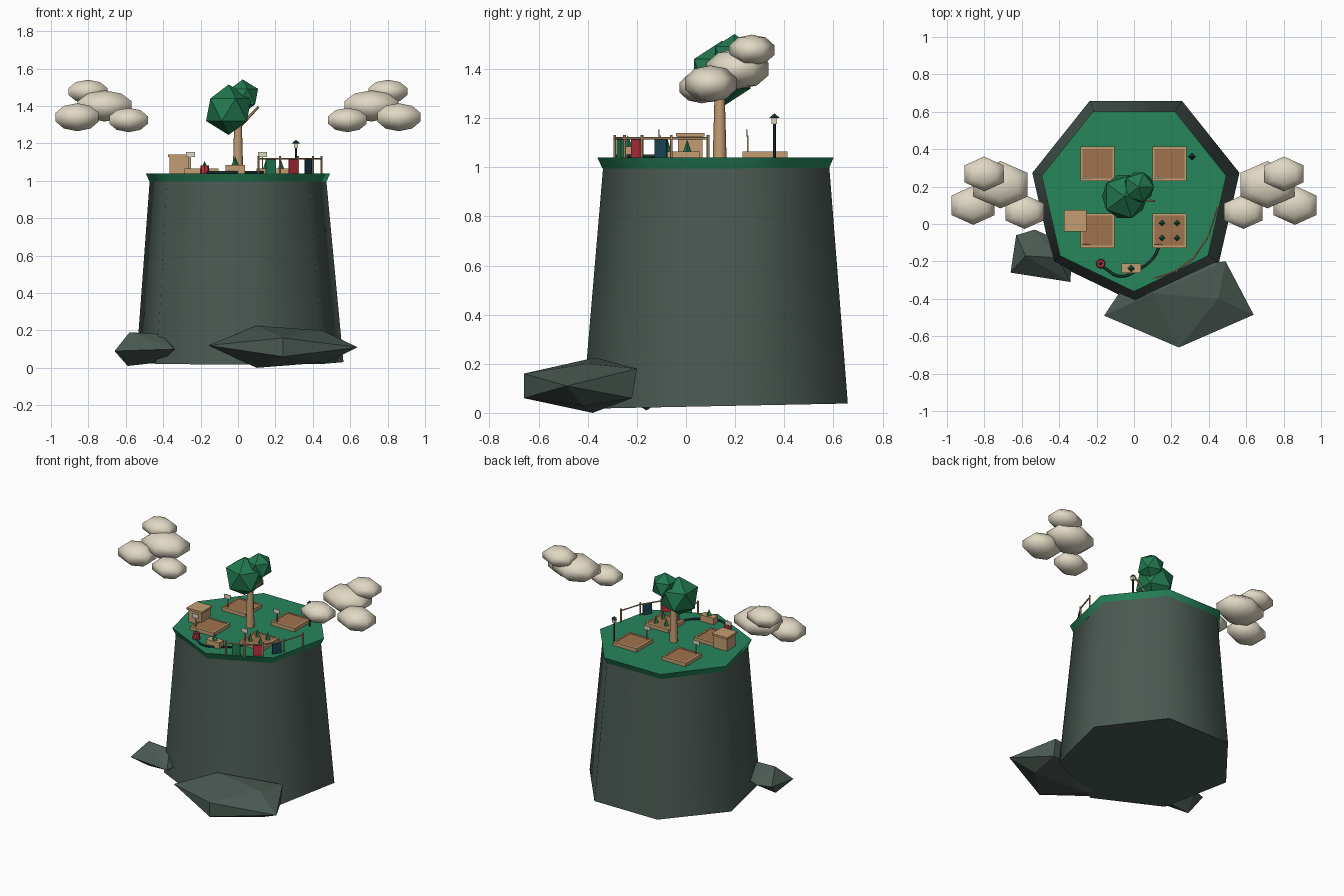
import bpy, bmesh, math
from mathutils import Vector, Matrix

if "Cube" in bpy.data.objects:
    bpy.data.objects.remove(bpy.data.objects["Cube"])

MATS = {}
COLS = dict(rock=(.07, .10, .085), grass=(.02, .24, .11), leaf=(.016, .19, .08),
            wood=(.55, .34, .17), soil=(.35, .17, .075), cloud=(.75, .69, .55),
            red=(.5, .03, .05), navy=(.01, .06, .09), dark=(.012, .04, .035))


def finish(name, bm, col, smooth=None):
    bmesh.ops.recalc_face_normals(bm, faces=bm.faces)
    me = bpy.data.meshes.new(name)
    bm.to_mesh(me)
    bm.free()
    ob = bpy.data.objects.new(name, me)
    bpy.context.collection.objects.link(ob)
    if col not in MATS:
        MATS[col] = bpy.data.materials.new(col)
        MATS[col].diffuse_color = (*COLS[col], 1)
    me.materials.append(MATS[col])
    if smooth:
        bpy.ops.object.select_all(action='DESELECT')
        ob.select_set(True)
        bpy.context.view_layer.objects.active = ob
        bpy.ops.object.shade_smooth_by_angle(angle=math.radians(smooth))
    return ob


def box(name, c, s, col, ang=0):
    bm = bmesh.new()
    bmesh.ops.create_cube(bm, size=1, matrix=Matrix.Translation(c)
                          @ Matrix.Rotation(ang, 4, 'Z') @ Matrix.Diagonal((*s, 1)))
    return finish(name, bm, col)


def taper(name, a, b, r0, r1, n, col, smooth=None):
    # cone or cylinder between two points
    a, b = Vector(a), Vector(b)
    d = b - a
    bm = bmesh.new()
    bmesh.ops.create_cone(bm, cap_ends=True, segments=n, radius1=r0, radius2=r1, depth=d.length,
                          matrix=Matrix.Translation((a + b) / 2) @ d.to_track_quat('Z', 'Y').to_matrix().to_4x4())
    return finish(name, bm, col, smooth)


def slab(name, cy, r0, z0, r1, z1, col, tilt=0):
    # seven-sided frustum with one corner at the front
    bm = bmesh.new()
    rings = []
    for r, z, t in ((r0, z0, tilt), (r1, z1, 0)):
        ring = []
        for k in range(7):
            a = math.radians(-90 + 360 / 7 * k)
            x, y = r * math.cos(a), cy + r * math.sin(a)
            ring.append(bm.verts.new((x + abs(t) * .5, y, z + t * y)))
        rings.append(ring)
    bm.faces.new(rings[0])
    bm.faces.new(rings[1])
    for k in range(7):
        j = (k + 1) % 7
        bm.faces.new((rings[0][k], rings[0][j], rings[1][j], rings[1][k]))
    return finish(name, bm, col, 60)


def boulder(name, pts):
    bm = bmesh.new()
    for p in pts:
        bm.verts.new(p)
    res = bmesh.ops.convex_hull(bm, input=bm.verts)
    bmesh.ops.delete(bm, geom=[v for v in bm.verts if not v.link_faces], context='VERTS')
    return finish(name, bm, 'rock')


# pillar and grass cap
slab("rock_pillar", .147, .568, .025, .484, 1.005, 'rock', .02)
slab("grass_top", .145, .485, .995, .506, 1.04, 'grass')

# boulders at the foot
boulder("large_boulder", [
    (-.16, -.49, .12), (.24, -.66, .16), (.24, -.66, .06), (.64, -.485, .11),
    (.49, -.2, .18), (.49, -.22, .06), (.1, -.37, .225), (.45, -.4, .2),
    (.1, -.38, 0), (.48, -.42, .03), (.0, -.25, .15), (.0, -.25, .05)])
boulder("small_boulder", [
    (-.66, -.26, .09), (-.63, -.06, .1), (-.34, -.31, .1), (-.33, -.12, .1),
    (-.53, -.03, .1), (-.58, -.17, .19), (-.41, -.18, .18), (-.59, -.16, .01), (-.41, -.16, .03)])

# tree
taper("trunk", (0, .137, 1.04), (0, .137, 1.36), .028, .019, 8, 'wood', 50)
taper("branch", (0, .137, 1.28), (.11, .122, 1.395), .009, .006, 6, 'wood')
for name, c, r in (("crown_large", (-.05, .147, 1.38), .135), ("crown_small", (.025, .197, 1.45), .092)):
    bm = bmesh.new()
    bmesh.ops.create_icosphere(bm, subdivisions=1, radius=r, matrix=Matrix.Translation(c))
    finish(name, bm, 'leaf')

# clouds, mirrored left and right
for side, sx in (("left", -1), ("right", 1)):
    for i, (x, y, z, rx, ry, rz) in enumerate((
            (.86, .10, 1.34, .14, .11, .075), (.713, .21, 1.4, .175, .133, .083),
            (.585, .065, 1.325, .125, .096, .065), (.802, .268, 1.477, .125, .097, .063))):
        bm = bmesh.new()
        bmesh.ops.create_uvsphere(bm, u_segments=6, v_segments=5, radius=1,
                                  matrix=Matrix.Translation((sx * x, y, z)) @ Matrix.Diagonal((rx, ry, rz, 1)))
        finish(f"cloud_{side}_{i}", bm, 'cloud', 62)

# four garden plots with frames, soil and signs
for i, (x, y) in enumerate(((-.195, .322), (.19, .322), (-.195, -.035), (.19, -.035))):
    for s in (-1, 1):
        box(f"plot_frame_x_{i}", (x, y + s * .086, 1.0515), (.184, .012, .027), 'wood')
        box(f"plot_frame_y_{i}", (x + s * .086, y, 1.0515), (.012, .16, .027), 'wood')
    box(f"plot_soil_{i}", (x, y, 1.049), (.165, .165, .024), 'soil')
    box(f"sign_post_{i}", (x - .06, y - .07, 1.095), (.006, .006, .07), 'wood')
    box(f"sign_board_{i}", (x - .06, y - .075, 1.14), (.048, .006, .028), 'cloud')

# crops
for x in (.15, .23):
    for y in (.005, -.075):
        taper("crop", (x, y, 1.06), (x, y, 1.112), .018, 0, 4, 'leaf')

# shed
box("shed_body", (-.315, .018, 1.082), (.104, .1, .09), 'wood')
box("shed_roof", (-.315, .018, 1.133), (.12, .116, .014), 'wood')

# planter with seedling, and red water valve
box("planter", (-.015, -.237, 1.062), (.105, .052, .046), 'wood')
taper("seedling", (-.015, -.237, 1.083), (-.015, -.237, 1.13), .02, 0, 4, 'leaf')
taper("valve_body", (-.178, -.212, 1.04), (-.178, -.212, 1.082), .026, .022, 8, 'red')
taper("valve_cap", (-.178, -.212, 1.08), (-.178, -.212, 1.105), .012, 0, 4, 'leaf')

# hose
cu = bpy.data.curves.new("hose", 'CURVE')
cu.dimensions = '3D'
cu.bevel_depth = .007
cu.bevel_resolution = 1
cu.resolution_u = 4
sp = cu.splines.new('BEZIER')
path = ((-.165, -.23), (-.075, -.28), (.02, -.245), (.1, -.185), (.135, -.12))
sp.bezier_points.add(len(path) - 1)
for bp, (x, y) in zip(sp.bezier_points, path):
    bp.co = (x, y, 1.046)
    bp.handle_left_type = bp.handle_right_type = 'AUTO'
MATS['dark'] = bpy.data.materials.new('dark')
MATS['dark'].diffuse_color = (*COLS['dark'], 1)
cu.materials.append(MATS['dark'])
bpy.context.collection.objects.link(bpy.data.objects.new("hose", cu))

# clothes rail along the front right edge
posts = ((.11, -.29), (.225, -.25), (.32, -.18), (.4, -.06), (.447, .09))
for i, (x, y) in enumerate(posts):
    taper("rail_post", (x, y, 1.035), (x, y, 1.132), .006, .006, 6, 'wood')
    if i:
        taper("rail", (*posts[i - 1], 1.118), (x, y, 1.118), .005, .005, 6, 'wood')
for x, y, a, w, col in ((.175, -.27, 20, .055, 'leaf'), (.295, -.203, 38, .06, 'red'), (.375, -.102, 56, .06, 'navy')):
    box("cloth_" + col, (x, y, 1.077), (w, .008, .074), col, math.radians(a))

# lamp
taper("lamp_post", (.31, .36, 1.04), (.31, .36, 1.18), .006, .006, 6, 'dark')
box("lamp_head", (.31, .36, 1.188), (.022, .022, .024), 'cloud')
taper("lamp_roof", (.31, .36, 1.2), (.31, .36, 1.22), .022, 0, 4, 'dark')

for m in bpy.data.materials:
    if m.users and not m.is_grease_pencil:
        m.use_nodes = True
        m.node_tree.nodes["Principled BSDF"].inputs["Base Color"].default_value = m.diffuse_color
